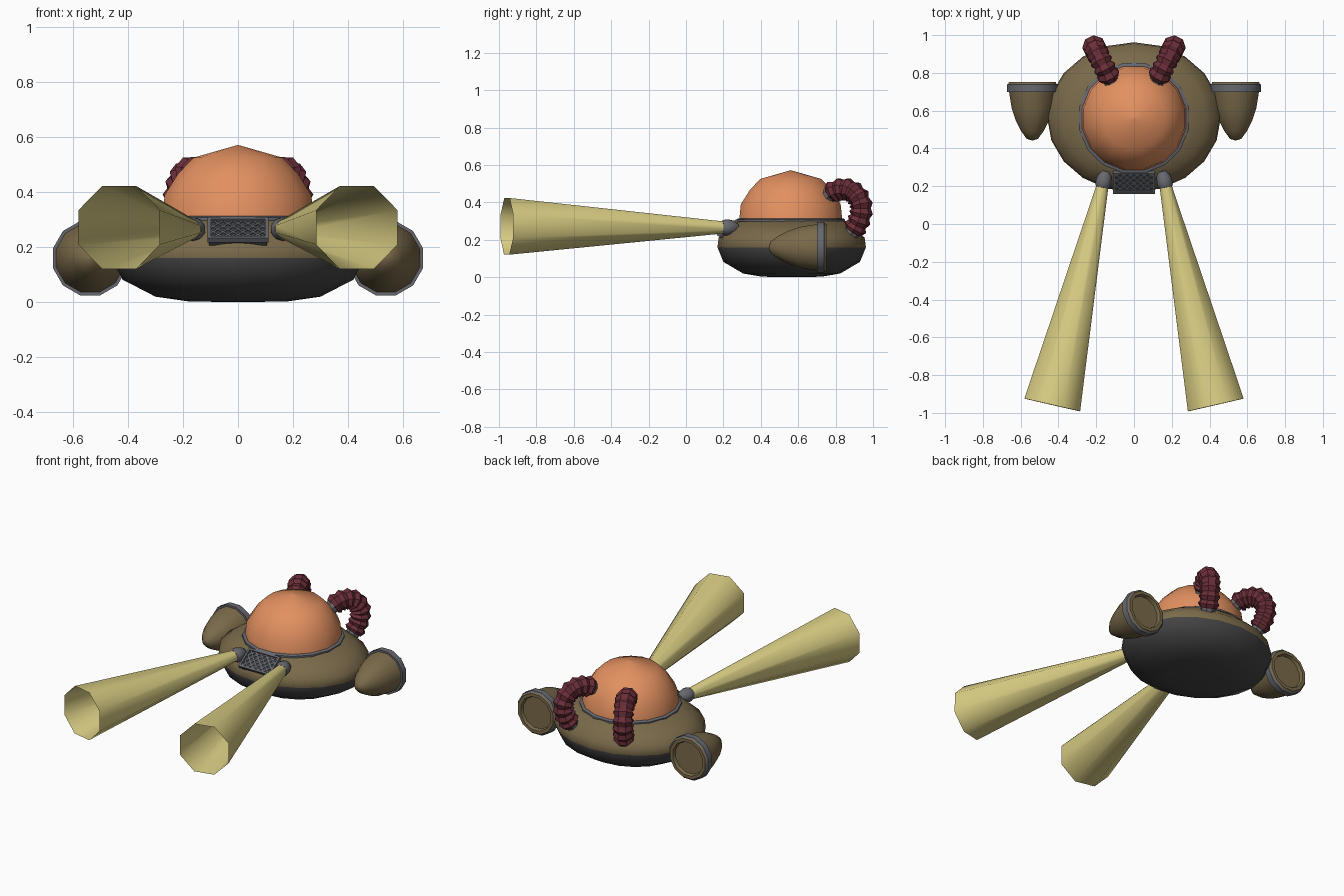
import bpy, bmesh, math
from mathutils import Vector, Matrix

if "Cube" in bpy.data.objects:
    bpy.data.objects.remove(bpy.data.objects["Cube"])


def mat(name, rgb):
    lin = [(c / 255 / 12.92 if c < 11 else ((c / 255 + 0.055) / 1.055) ** 2.4) for c in rgb]
    m = bpy.data.materials.new(name)
    m.diffuse_color = (*lin, 1)
    m.use_nodes = True
    m.node_tree.nodes["Principled BSDF"].inputs["Base Color"].default_value = m.diffuse_color
    return m


BROWN = mat("brown_shell", (122, 106, 74))
DARK = mat("charcoal_hull", (68, 68, 69))
GREY = mat("steel_grey", (102, 104, 110))
MESH = mat("grille_dark", (62, 63, 67))
ORANGE = mat("orange_dome", (226, 144, 96))
YELLOW = mat("pale_yellow", (218, 206, 132))
MAROON = mat("maroon_hose", (106, 46, 56))


def finish(name, bm, mats, angle=50):
    bmesh.ops.remove_doubles(bm, verts=bm.verts, dist=1e-5)
    bmesh.ops.recalc_face_normals(bm, faces=bm.faces)
    me = bpy.data.meshes.new(name)
    bm.to_mesh(me)
    bm.free()
    for m in mats:
        me.materials.append(m)
    ob = bpy.data.objects.new(name, me)
    bpy.context.collection.objects.link(ob)
    bpy.ops.object.select_all(action='DESELECT')
    ob.select_set(True)
    bpy.context.view_layer.objects.active = ob
    bpy.ops.object.shade_smooth_by_angle(angle=math.radians(angle))
    return ob


def loft(name, rings, mats, bands=None, caps=(True, True), angle=50):
    """Skin a list of point rings; bands gives the material slot of each band."""
    bm = bmesh.new()
    vr = [[bm.verts.new(p) for p in r] for r in rings]
    n = len(rings[0])
    for i in range(len(vr) - 1):
        for j in range(n):
            k = (j + 1) % n
            f = bm.faces.new((vr[i][j], vr[i][k], vr[i + 1][k], vr[i + 1][j]))
            f.material_index = bands[i] if bands else 0
    for cap, ring, idx in ((caps[0], vr[0], 0), (caps[1], vr[-1], -1)):
        if cap:
            f = bm.faces.new(ring)
            f.material_index = bands[idx] if bands else 0
    return finish(name, bm, mats, angle)


def turned(profile, n, mx, half=0.5):
    """Rings from (rx, ry, z) rows, placed with a matrix."""
    out = []
    for rx, ry, z in profile:
        ring = []
        for j in range(n):
            a = 2 * math.pi * (j + half) / n
            ring.append(mx @ Vector((rx * math.cos(a), ry * math.sin(a), z)))
        out.append(ring)
    return out


def rnd(profile):
    return [(max(r, 0.0008), max(r, 0.0008), z) for r, z in profile]


def aim(a, b):
    return Matrix.Translation(a) @ (b - a).to_track_quat('Z', 'Y').to_matrix().to_4x4()


C = Matrix.Translation((0, 0.565, 0))

# Hull: charcoal underside, brown upper shell
hull = [(0.001, 0.001, 0.0), (0.18, 0.16, 0.003), (0.30, 0.26, 0.02), (0.42, 0.365, 0.082),
        (0.46, 0.397, 0.16), (0.453, 0.39, 0.212), (0.385, 0.335, 0.262), (0.28, 0.28, 0.307)]
loft("hull", turned(hull, 20, C, 0), [DARK, BROWN], [0, 0, 0, 0, 1, 1, 1])

# Dome and its seat ring
D = Matrix.Translation((0, 0.56, 0))
dome = rnd([(0.282, 0.295), (0.272, 0.39), (0.222, 0.468), (0.165, 0.526), (0, 0.572)])
loft("dome", turned(dome, 16, D), [ORANGE])
ring = rnd([(0.27, 0.297), (0.297, 0.297), (0.297, 0.308), (0.287, 0.314), (0.27, 0.314)])
loft("dome_ring", turned(ring, 16, D), [GREY])

# Front grille: backing plate, frame and diagonal lattice
u = Vector((0, 0.105, 0.073)).normalized()
nrm = Vector((1, 0, 0)).cross(u)
G = Matrix.Translation(Vector((0, 0.222, 0.260)) + nrm * 0.004)
G = G @ Matrix((Vector((1, 0, 0)), u, nrm)).transposed().to_4x4()
W, H = 0.105, 0.06


def box(bm, centre, size, turn=0):
    m = G @ Matrix.Translation(centre) @ Matrix.Rotation(turn, 4, 'Z') @ Matrix.Diagonal((*size, 1))
    bmesh.ops.create_cube(bm, size=1, matrix=m)


bm = bmesh.new()
box(bm, (0, 0, -0.013), (2 * W, 2 * H, 0.028))
finish("grille_plate", bm, [MESH], 30)
bm = bmesh.new()
for s in (-1, 1):
    box(bm, (s * W, 0, 0), (0.012, 2 * H + 0.012, 0.02))
    box(bm, (0, s * H, 0), (2 * W + 0.012, 0.012, 0.02))
    for i in range(-6, 7):
        x0 = i * 0.036
        lo, hi = max(-W, x0 - H), min(W, x0 + H)
        if hi - lo > 0.01:
            mid = (lo + hi) / 2
            box(bm, (mid, s * (mid - x0), 0.002), ((hi - lo) * 1.414, 0.007, 0.005), s * math.pi / 4)
finish("grille_bars", bm, [GREY], 30)

for s, side in ((-1, "left"), (1, "right")):
    S = Matrix.Diagonal((s, 1, 1, 1))

    # Long hollow horn and its ball mount
    a, b = Vector((0.166, 0.205, 0.266)), Vector((0.433, -0.958, 0.272))
    M, L = S @ aim(a, b), (b - a).length
    loft(side + "_horn", turned(rnd([(0.034, 0), (0.164, L)]), 8, M), [YELLOW], caps=(False, False))
    mount = rnd([(0.02, -0.075), (0.036, -0.055), (0.043, -0.025), (0.043, -0.005), (0.036, 0.012), (0.02, 0.016)])
    loft(side + "_horn_mount", turned(mount, 10, M), [GREY])

    # Rear-facing thruster pod with steel band and recessed end
    P = S @ Matrix.Translation((0.538, 0, 0.16)) @ Matrix.Rotation(-math.pi / 2, 4, 'X')
    pod = rnd([(0, 0.442), (0.03, 0.45), (0.062, 0.492), (0.092, 0.55), (0.113, 0.61), (0.128, 0.70),
               (0.140, 0.70), (0.140, 0.738), (0.132, 0.742), (0.128, 0.752), (0.108, 0.752),
               (0.102, 0.732), (0, 0.732)])
    loft(side + "_thruster", turned(pod, 12, P), [BROWN, GREY], [0] * 5 + [1] * 3 + [0] * 4)

    # Ribbed hose arching from the dome to the rear shell
    path = [(0.755, 0.432), (0.80, 0.462), (0.855, 0.470), (0.905, 0.445), (0.935, 0.390),
            (0.932, 0.325), (0.905, 0.265), (0.875, 0.222)]
    pts = [Vector((0.125 + (y - 0.765) * 0.5, y, z)) for y, z in path]

    def at(t):
        """Smooth point on the hose path, t in 0..1."""
        f = min(t * (len(pts) - 1), len(pts) - 1.0001)
        i = int(f)
        f -= i
        p0, p1, p2, p3 = (pts[min(max(k, 0), len(pts) - 1)] for k in (i - 1, i, i + 1, i + 2))
        return 0.5 * (2 * p1 + (p2 - p0) * f + (2 * p0 - 5 * p1 + 4 * p2 - p3) * f * f
                      + (3 * p1 - p0 - 3 * p2 + p3) * f ** 3)

    binorm = Vector((1, -0.5, 0)).normalized()

    def tube(t, r, n=8):
        tan = (at(min(t + 0.01, 1)) - at(max(t - 0.01, 0))).normalized()
        side_v = binorm.cross(tan).normalized()
        return [S @ (at(t) + r * (binorm * math.cos(2 * math.pi * (j + 0.5) / n)
                                  + side_v * math.sin(2 * math.pi * (j + 0.5) / n))) for j in range(n)]

    N = 18
    ribs = [tube(0.07 + 0.83 * i / N, 0.064 if i % 2 else 0.051) for i in range(N + 1)]
    loft(side + "_hose", ribs, [MAROON], angle=25)
    for end, t0, t1 in (("upper", 0, 0.09), ("lower", 0.88, 1)):
        loft(side + "_hose_collar_" + end, [tube(t0, 0.042), tube(t1, 0.042)], [GREY], angle=30)
